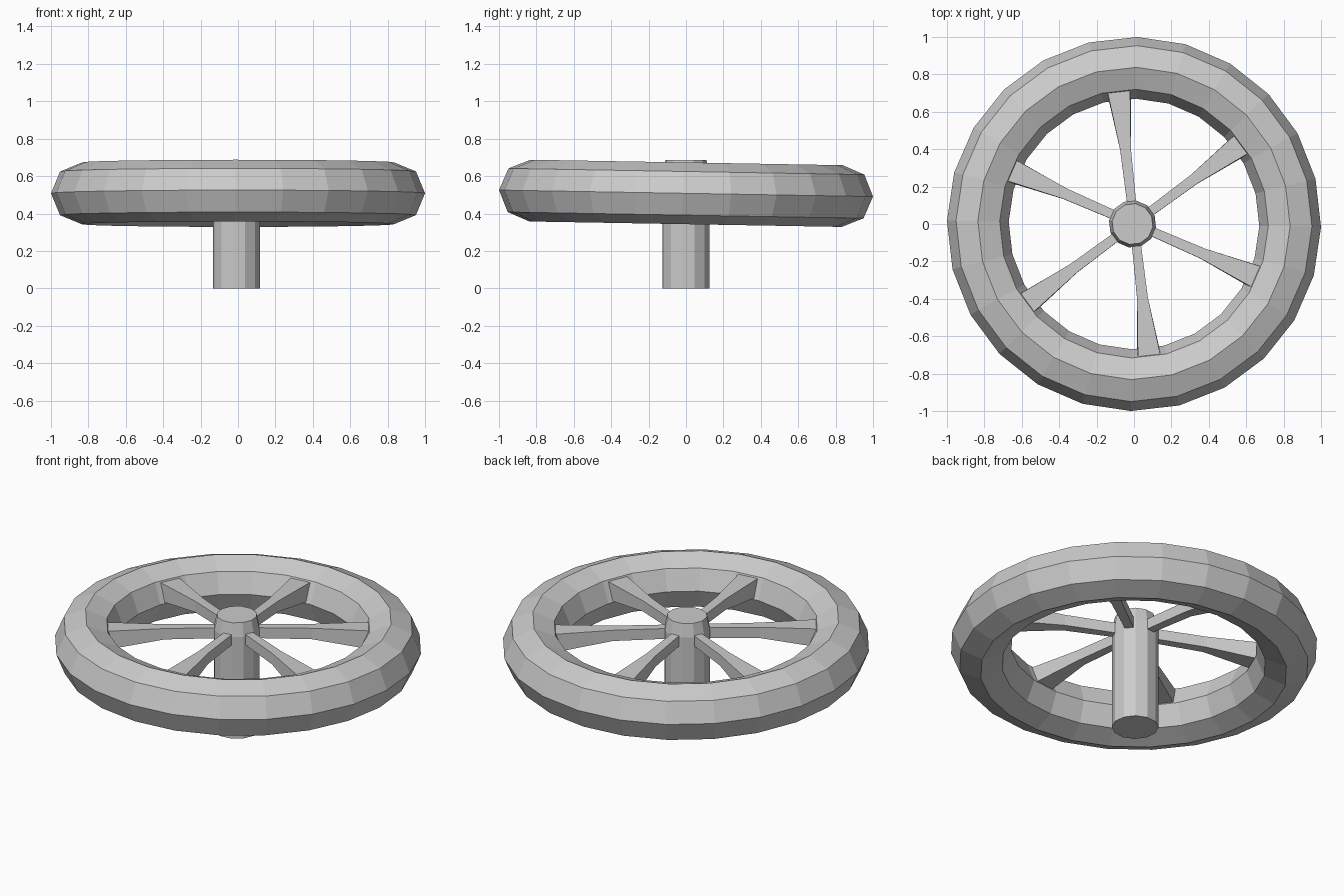
import bpy, bmesh
from math import radians, pi, cos, sin
from mathutils import Matrix

if "Cube" in bpy.data.objects:
    bpy.data.objects.remove(bpy.data.objects["Cube"])

TILT = Matrix.Translation((0, 0, 0.508)) @ Matrix.Rotation(radians(-1), 4, 'X')


def make(name, bm):
    bmesh.ops.recalc_face_normals(bm, faces=bm.faces[:])
    me = bpy.data.meshes.new(name)
    bm.to_mesh(me)
    bm.free()
    ob = bpy.data.objects.new(name, me)
    bpy.context.collection.objects.link(ob)
    return ob


def loft(bm, rings, closed=False):
    """Skin a list of equal-length point rings, capping the ends unless closed."""
    vs = [[bm.verts.new(p) for p in r] for r in rings]
    n = len(vs[0])
    pairs = list(zip(vs, vs[1:])) + ([(vs[-1], vs[0])] if closed else [])
    for a, b in pairs:
        for i in range(n):
            j = (i + 1) % n
            bm.faces.new((a[i], a[j], b[j], b[i]))
    if not closed:
        bm.faces.new(vs[0])
        bm.faces.new(vs[-1])


def circle(r, z, n, start):
    return [(r * cos(start + 2 * pi * i / n), r * sin(start + 2 * pi * i / n), z)
            for i in range(n)]


# rim: low-poly torus, slightly tilted
bm = bmesh.new()
loft(bm, [circle(0.835 + 0.165 * cos(k * pi / 4), 0.165 * sin(k * pi / 4), 24, radians(-1))
          for k in range(8)], closed=True)
bm.transform(TILT)
make("rim", bm)

# hub column with a tapered cap
bm = bmesh.new()
loft(bm, [circle(r, z, 12, radians(21.5)) for r, z in ((0.127, 0), (0.127, 0.61), (0.11, 0.687))])
bm.transform(Matrix.Translation((-0.008, 0, 0)))
make("hub_column", bm)

# spokes: (radius at top, radius at bottom, half width, top z, bottom z), flared at the rim
SECTIONS = [(0.09, 0.09, 0.024, 0.112, 0.05),
            (0.40, 0.40, 0.029, 0.110, 0.045),
            (0.71, 0.68, 0.060, 0.108, 0.005),
            (0.76, 0.73, 0.060, 0.080, 0.005)]
for k in range(6):
    bm = bmesh.new()
    loft(bm, [[(rt, -w, t), (rt, w, t), (rb, w, b), (rb, -w, b)] for rt, rb, w, t, b in SECTIONS])
    bm.transform(TILT @ Matrix.Rotation(radians(36.5 + 60 * k), 4, 'Z'))
    make(f"spoke_{k + 1}", bm)
